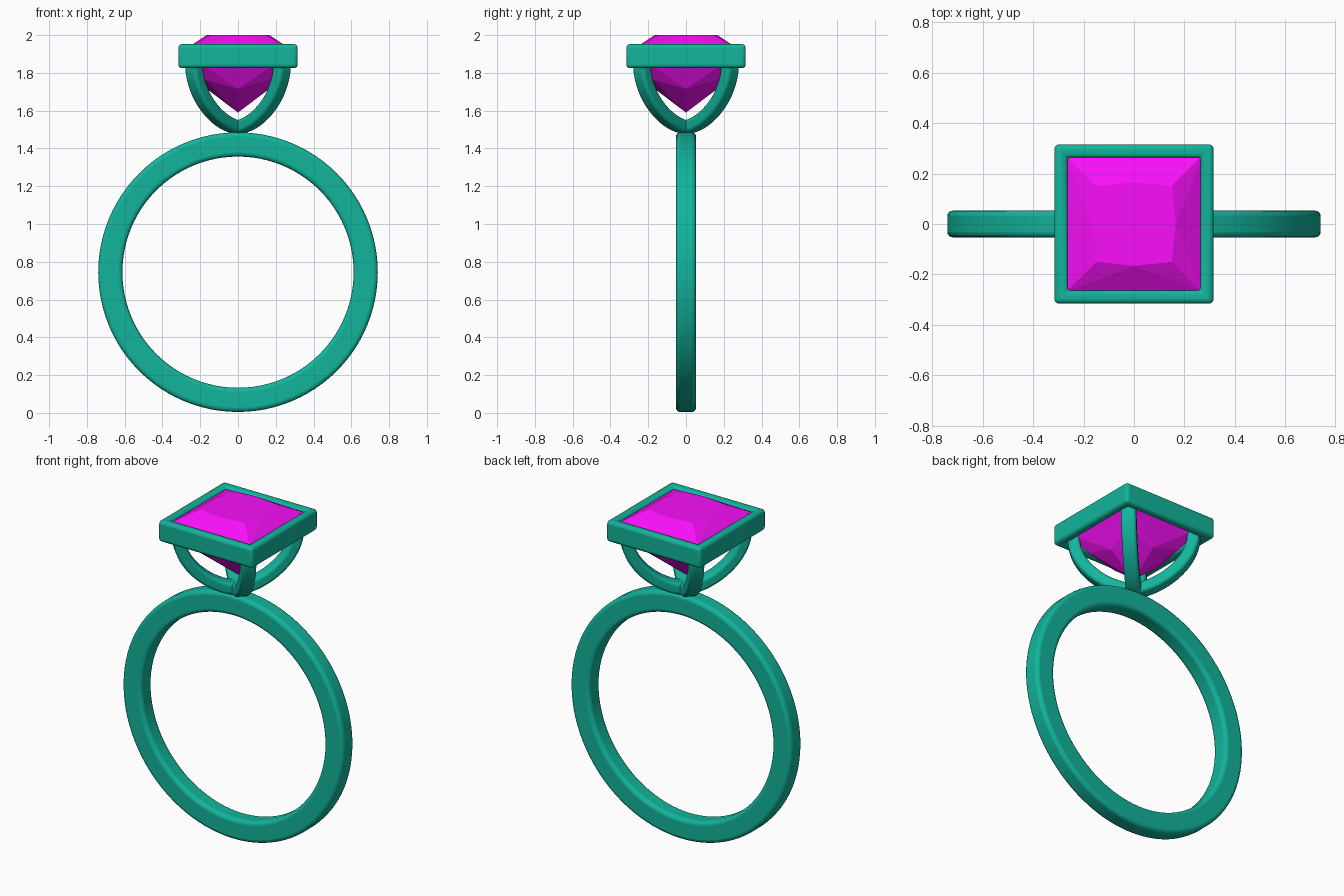
import bpy, math
from mathutils import Vector

if "Cube" in bpy.data.objects:
    bpy.data.objects.remove(bpy.data.objects["Cube"])


def material(name, color):
    m = bpy.data.materials.new(name)
    m.diffuse_color = color
    m.use_nodes = True
    m.node_tree.nodes["Principled BSDF"].inputs["Base Color"].default_value = m.diffuse_color
    return m


METAL = material("teal_metal", (0.006, 0.46, 0.33, 1))
GEM = material("magenta_gem", (0.95, 0.005, 0.95, 1))


def make(name, verts, faces, mat):
    me = bpy.data.meshes.new(name)
    me.from_pydata(verts, [], faces)
    me.materials.append(mat)
    ob = bpy.data.objects.new(name, me)
    bpy.context.collection.objects.link(ob)
    return ob


def sweep(name, stations, closed, bevel):
    """Join four-point cross-sections into a bar with rounded edges."""
    n = len(stations)
    verts = [p for s in stations for p in s]
    faces = []
    for i in range(n if closed else n - 1):
        a, b = 4 * i, 4 * ((i + 1) % n)
        faces += [(a + k, a + (k + 1) % 4, b + (k + 1) % 4, b + k) for k in range(4)]
    if not closed:
        faces += [(3, 2, 1, 0), tuple(4 * n - 4 + k for k in range(4))]
    ob = make(name, verts, faces, METAL)
    bpy.ops.object.select_all(action='DESELECT')
    bpy.context.view_layer.objects.active = ob
    ob.select_set(True)
    bpy.ops.object.mode_set(mode='EDIT')
    bpy.ops.mesh.select_all(action='SELECT')
    bpy.ops.mesh.normals_make_consistent(inside=False)
    bpy.ops.object.mode_set(mode='OBJECT')
    mod = ob.modifiers.new("rounded_edges", 'BEVEL')
    mod.width, mod.segments = bevel, 4
    mod.limit_method, mod.angle_limit = 'ANGLE', math.radians(40)
    bpy.ops.object.shade_smooth_by_angle(angle=math.radians(40))
    return ob


# Finger band
band = []
for i in range(96):
    a = 2 * math.pi * i / 96
    band.append([(r * math.cos(a), y, 0.745 + r * math.sin(a))
                 for r, y in ((0.612, -0.053), (0.74, -0.053), (0.74, 0.053), (0.612, 0.053))])
sweep("finger_band", band, True, 0.022)

# Square bezel
corners = ((1, 1), (-1, 1), (-1, -1), (1, -1))
sweep("bezel", [[(sx * r, sy * r, z) for r, z in
                 ((0.264, 1.825), (0.316, 1.825), (0.316, 1.952), (0.264, 1.952))]
                for sx, sy in corners], True, 0.02)

# Two crossing cradle arches, running corner to corner
b = [Vector(p) for p in ((0.33, 1.84), (0.325, 1.68), (0.16, 1.53), (0, 1.512))]
half = [Vector((0.33, 1.89))]
for i in range(17):
    t = i / 16
    half.append(b[0] * (1 - t)**3 + b[1] * 3 * t * (1 - t)**2 + b[2] * 3 * t * t * (1 - t) + b[3] * t**3)
path = half + [Vector((-p.x, p.y)) for p in reversed(half[:-1])]
for k, ang in enumerate((math.pi / 4, -math.pi / 4)):
    along = Vector((math.cos(ang), math.sin(ang), 0))
    side = Vector((-math.sin(ang), math.cos(ang), 0))
    stations = []
    for i, p in enumerate(path):
        d = (path[min(i + 1, len(path) - 1)] - path[max(i - 1, 0)]).normalized()
        nrm = along * -d.y + Vector((0, 0, d.x))
        c = along * p.x + Vector((0, 0, p.y))
        stations.append([c + nrm * u * 0.034 + side * v * 0.042
                         for u, v in ((-1, -1), (1, -1), (1, 1), (-1, 1))])
    sweep(f"cradle_arch_{k + 1}", stations, False, 0.018)


# Princess-cut gem: rings of corner and mid-side points
def ring(corner, zc, mid, zm):
    pts = []
    for i in range(8):
        a = math.pi / 4 * i
        r, z = (corner * math.sqrt(2), zc) if i % 2 else (mid, zm)
        pts.append((r * math.cos(a), r * math.sin(a), z))
    return pts


verts = (ring(0.15, 2.0, 0.166, 2.0) + ring(0.272, 1.93, 0.272, 1.93)
         + ring(0.272, 1.9, 0.272, 1.9) + ring(0.175, 1.765, 0.165, 1.715) + [(0, 0, 1.59)])
faces = [tuple(range(8))]
for i in range(8):
    j = (i + 1) % 8
    faces.append((8 + i, 16 + i, 16 + j, 8 + j))
    faces.append((24 + i, 32, 24 + j))
for m in range(0, 8, 2):
    l, r = (m - 1) % 8, m + 1
    # crown: one main facet fanned to the table, pavilion: side facet with a V-shaped lower edge
    faces += [(m, 8 + l, 8 + m, 8 + r), (m, l, 8 + l), (m, 8 + r, r)]
    faces += [(16 + l, 24 + l, 24 + m), (16 + l, 24 + m, 16 + r, 16 + m), (16 + r, 24 + m, 24 + r)]
make("gem", verts, faces, GEM)
